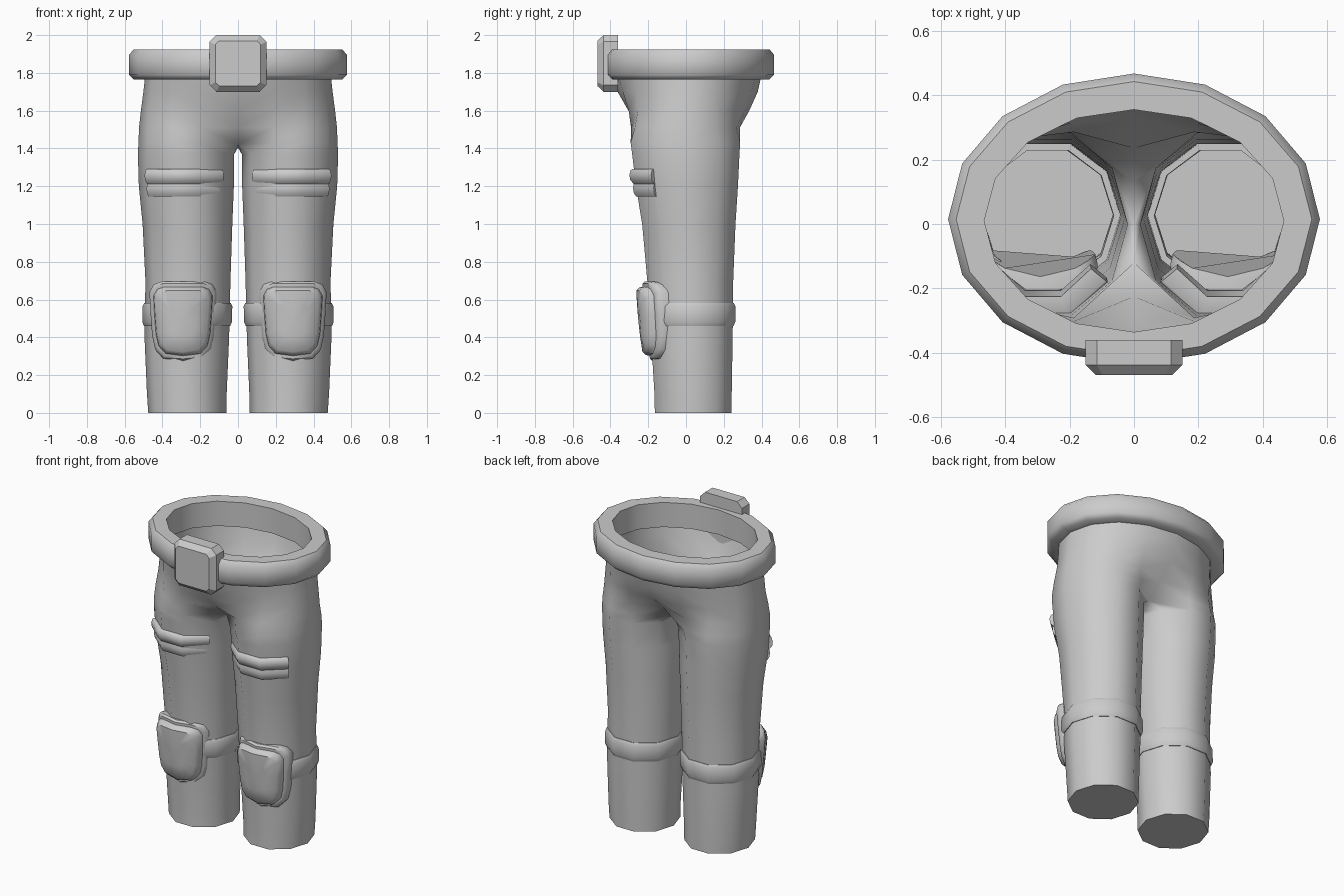
import bpy, bmesh, math
from mathutils import Vector

if "Cube" in bpy.data.objects:
    bpy.data.objects.remove(bpy.data.objects["Cube"])

grey = bpy.data.materials.new("plain grey")
grey.diffuse_color = (0.6, 0.6, 0.6, 1)
grey.use_nodes = True
grey.node_tree.nodes["Principled BSDF"].inputs["Base Color"].default_value = grey.diffuse_color


def finish(name, bm, mirror=False, angle=40):
    bmesh.ops.recalc_face_normals(bm, faces=bm.faces)
    me = bpy.data.meshes.new(name)
    bm.to_mesh(me)
    bm.free()
    ob = bpy.data.objects.new(name, me)
    bpy.context.collection.objects.link(ob)
    me.materials.append(grey)
    if mirror:
        m = ob.modifiers.new("mirror", 'MIRROR')
        m.use_clip = True
        m.merge_threshold = 0.002
    bpy.ops.object.select_all(action='DESELECT')
    ob.select_set(True)
    bpy.context.view_layer.objects.active = ob
    bpy.ops.object.shade_smooth_by_angle(angle=math.radians(angle))
    return ob


def bridge(bm, a, b, closed=True):
    n = len(a)
    for i in range(n if closed else n - 1):
        j = (i + 1) % n
        bm.faces.new((a[i], a[j], b[j], b[i]))


def add_loop(bm, pts):
    return [bm.verts.new(p) for p in pts]


# leg profile: z, inner x, outer x, front y, back y
LEG = [(0, .062, .475, -.165, .24), (.1, .06, .482, -.167, .242),
       (.4, .047, .495, -.185, .247), (.7, .04, .49, -.205, .25),
       (1.0, .03, .505, -.232, .262), (1.2, .022, .525, -.265, .275),
       (1.37, .02, .53, -.285, .283), (1.43, 0, .527, -.293, .287)]


def leg_at(z):
    for a, b in zip(LEG, LEG[1:]):
        if z <= b[0]:
            t = (z - a[0]) / (b[0] - a[0])
            return [p + (q - p) * t for p, q in zip(a, b)]
    return list(LEG[-1])


def leg_ring(z, grow=0.0):
    # ten sides, starting at the inner side and running round the front
    _, xi, xo, yf, yb = leg_at(z)
    cx, cy, rx = (xi + xo) / 2, (yf + yb) / 2, (xo - xi) / 2 + grow
    ry = ((yb - yf) / 2 + grow) / math.sin(math.radians(72))
    return [Vector((cx - rx * math.cos(k * math.pi / 5),
                    cy - ry * math.sin(k * math.pi / 5), z)) for k in range(10)]


# trousers: closed leg, joined at the crotch to an open waist
bm = bmesh.new()
loops = [add_loop(bm, leg_ring(r[0])) for r in LEG[:-1]]
crotch = leg_ring(1.43)
crotch[0] = Vector((0, 0, 1.405))
crotch[1] = Vector((0, -.12, 1.425))
crotch[9] = Vector((0, .13, 1.425))
loops.append(add_loop(bm, crotch))
bm.faces.new(loops[0])
for a, b in zip(loops, loops[1:]):
    bridge(bm, a, b)
prev = loops[-1][1:]
# z, blend to ellipse, half width, front y, back y, centre front y, centre back y
for z, t, rx, yf, yb, cf, cb in [(1.51, .3, .517, -.31, .305, -.225, .235),
                                 (1.6, .65, .507, -.335, .355, -.305, .335),
                                 (1.7, .9, .498, -.368, .382, -.362, .38),
                                 (1.8, 1, .49, -.392, .402, -.392, .402)]:
    base, pts = leg_ring(1.43)[1:], []
    for j in range(9):
        a = j * math.pi / 8
        cy, ry = (yf + yb) / 2, (yb - yf) / 2
        e = Vector((rx * math.sin(a), cy - ry * math.cos(a), z))
        p = base[j].lerp(e, t)
        p.z = z
        if j in (0, 8):
            p = Vector((0, cf if j == 0 else cb, z))
        pts.append(p)
    cur = add_loop(bm, pts)
    bridge(bm, prev, cur, closed=False)
    prev = cur
finish("trousers", bm, mirror=True, angle=60)

# belt: sixteen-sided ring with bevelled outer edges
bm = bmesh.new()
loops = []
for rx, ry, cy, z in [(.465, .345, .01, 1.765), (.552, .427, .015, 1.765),
                      (.577, .452, .015, 1.79), (.577, .452, .015, 1.895),
                      (.552, .427, .015, 1.925), (.465, .345, .01, 1.925)]:
    loops.append(add_loop(bm, [(rx * math.sin(i * math.pi / 8),
                                cy - ry * math.cos(i * math.pi / 8), z)
                               for i in range(16)]))
for i in range(6):
    bridge(bm, loops[i], loops[(i + 1) % 6])
finish("belt", bm, angle=50)


# buckle: chamfered plate with cut corners
def cut_rect(h, c, y):
    return [(sx * x, y, 1.85 + sz * z) for sx, sz, x, z in
            [(1, 1, h - c, h), (1, 1, h, h - c), (1, -1, h, h - c), (1, -1, h - c, h),
             (-1, -1, h - c, h), (-1, -1, h, h - c), (-1, 1, h, h - c), (-1, 1, h - c, h)]]


bm = bmesh.new()
loops = [add_loop(bm, cut_rect(*a)) for a in
         [(.15, .035, -.36), (.15, .035, -.437), (.12, .02, -.468)]]
bridge(bm, loops[0], loops[1])
bridge(bm, loops[1], loops[2])
bm.faces.new(loops[0])
bm.faces.new(loops[2])
finish("buckle", bm, angle=25)

# knee band: ring round each leg
bm = bmesh.new()
loops = [add_loop(bm, leg_ring(z, g)) for z, g in
         [(.46, -.02), (.46, .004), (.482, .013), (.565, .013), (.582, .004), (.582, -.02)]]
for i in range(6):
    bridge(bm, loops[i], loops[(i + 1) % 6])
finish("knee_band", bm, mirror=True, angle=35)

# thigh strap: two padded ridges across the front of each leg
bm = bmesh.new()
section = [(1.145, -.05), (1.145, .008), (1.165, .017), (1.19, .017), (1.212, .01),
           (1.232, .026), (1.26, .028), (1.285, .018), (1.29, .01), (1.29, -.05)]
arcs = []
for k in range(1, 5):
    col = []
    for z, g in section:
        p = leg_ring(z, g)[k]
        p.x = .285 + (p.x - .274) * (.205 / .222)
        col.append(p)
    arcs.append(add_loop(bm, col))
for a, b in zip(arcs, arcs[1:]):
    bridge(bm, a, b)
bm.faces.new(arcs[0])
bm.faces.new(arcs[-1])
finish("thigh_strap", bm, mirror=True, angle=45)

# knee pad: curved plate with a raised cushion, tapering downward
HALF = [(.0, .21), (.115, .21), (.155, .195), (.178, .155), (.172, .04),
        (.163, -.08), (.147, -.15), (.105, -.197), (.0, -.21)]
OUTLINE = HALF + [(-x, z) for x, z in HALF[-2:0:-1]]


def pad_loop(sx, sz, depth, bend):
    pts = []
    for x, z in OUTLINE:
        x, z = x * sx, z * sz
        y = -.193 - .1 * z + bend * x * x - depth
        pts.append((.291 + x, y, .485 + z))
    return pts


bm = bmesh.new()
loops = [add_loop(bm, pad_loop(*a)) for a in
         [(.96, .98, -.05, 2.2), (1, 1, -.015, 2.2), (1, 1, .005, 2.2),
          (.94, .95, .018, 2.2), (.88, .87, .018, 2.2), (.86, .85, .038, 2.0),
          (.77, .77, .054, 1.8), (.4, .4, .058, 1.8)]]
for a, b in zip(loops, loops[1:]):
    bridge(bm, a, b)
bm.faces.new(loops[0])
tip = bm.verts.new((.291, -.252, .485))
last = loops[-1]
for i in range(len(last)):
    bm.faces.new((last[i], last[(i + 1) % len(last)], tip))
finish("knee_pad", bm, mirror=True, angle=40)
